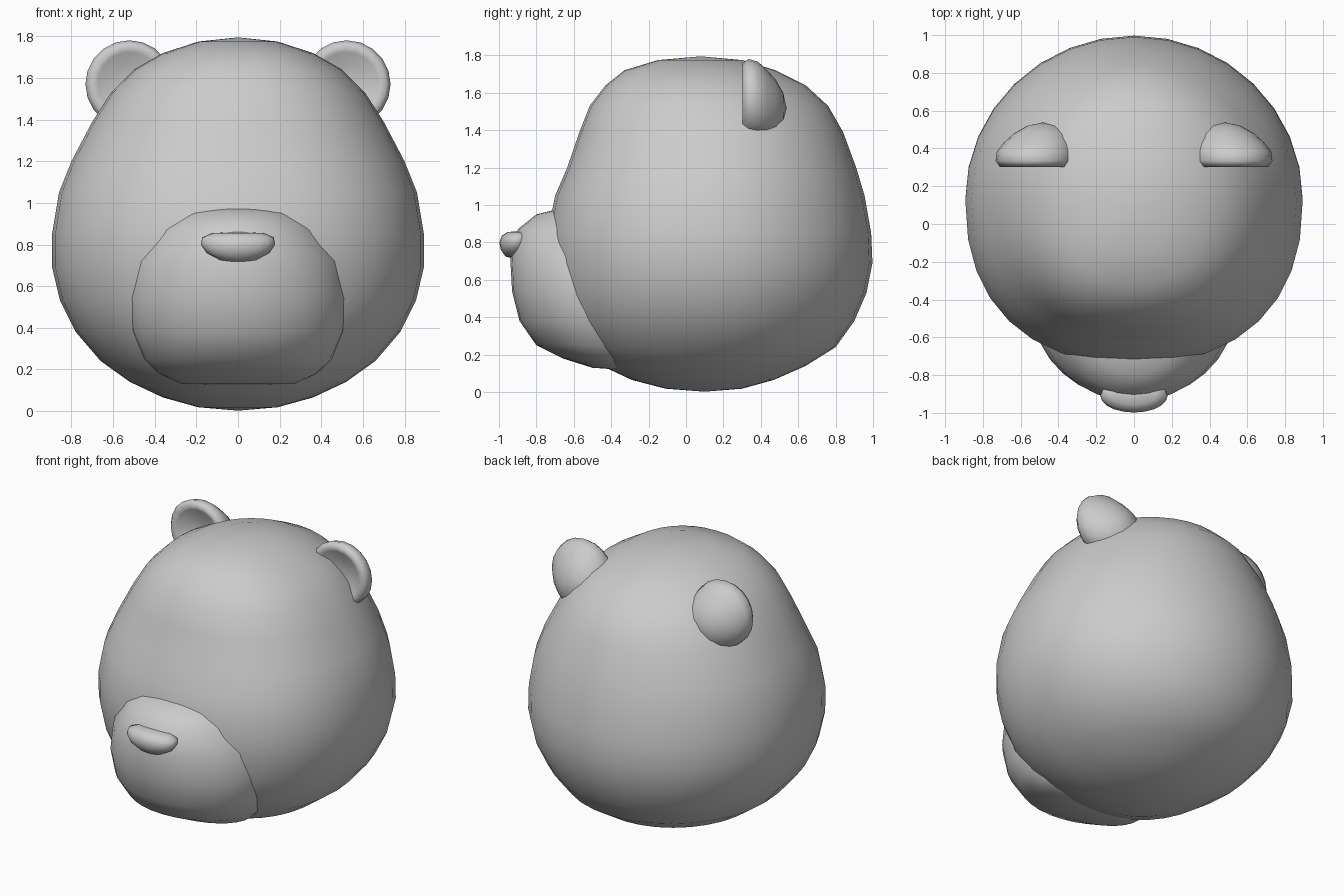
import bpy, bmesh
from math import sin, cos, pi, copysign


def loft(name, start, rings, end):
    """Smooth closed skin through rings, with a pole point at each end."""
    bm = bmesh.new()
    loops = [[bm.verts.new(p) for p in ring] for ring in rings]
    n = len(loops[0])
    for a, b in zip(loops, loops[1:]):
        for i in range(n):
            j = (i + 1) % n
            bm.faces.new((a[i], a[j], b[j], b[i]))
    for pole, loop in ((start, loops[0]), (end, loops[-1])):
        v = bm.verts.new(pole)
        for i in range(n):
            bm.faces.new((v, loop[i], loop[(i + 1) % n]))
    bmesh.ops.recalc_face_normals(bm, faces=bm.faces)
    me = bpy.data.meshes.new(name)
    bm.to_mesh(me)
    bm.free()
    for p in me.polygons:
        p.use_smooth = True
    ob = bpy.data.objects.new(name, me)
    bpy.context.collection.objects.link(ob)
    return ob


def oval(z, rx, yf, yb, mid=None, power=2.0, n=32):
    """Horizontal oval; power above 2 makes its front half squarer."""
    if mid is None:
        mid = (yf + yb) / 2
    pts = []
    for i in range(n):
        a = 2 * pi * i / n
        c, s = cos(a), sin(a)
        e = 2 / power if s < 0 else 1.0
        x = copysign(abs(c) ** e, c) * rx
        y = mid + (abs(s) * (yb - mid) if s >= 0 else -abs(s) ** e * (mid - yf))
        pts.append((x, y, z))
    return pts


# Head: z, half width, front y, back y
head = [
    (0.018, 0.19, -0.11, 0.30), (0.065, 0.36, -0.29, 0.47),
    (0.14, 0.52, -0.45, 0.64), (0.24, 0.66, -0.57, 0.80),
    (0.38, 0.78, -0.66, 0.90), (0.53, 0.855, -0.71, 0.965),
    (0.69, 0.893, -0.735, 0.997), (0.85, 0.893, -0.74, 0.99),
    (1.05, 0.86, -0.70, 0.955), (1.20, 0.80, -0.635, 0.91),
    (1.39, 0.70, -0.57, 0.84), (1.53, 0.61, -0.515, 0.76),
    (1.64, 0.50, -0.43, 0.64), (1.72, 0.36, -0.33, 0.48),
    (1.775, 0.19, -0.15, 0.30),
]
loft("head", (0, 0.1, 0.002), [oval(*r, power=2.3) for r in head], (0, 0.08, 1.795))

# Muzzle: z, half width, front y, back y, y of widest point
muzzle = [
    (0.13, 0.27, -0.50, -0.25, -0.38), (0.18, 0.38, -0.66, -0.22, -0.42),
    (0.25, 0.45, -0.80, -0.2, -0.43), (0.38, 0.51, -0.89, -0.2, -0.45),
    (0.54, 0.535, -0.93, -0.2, -0.45), (0.72, 0.505, -0.94, -0.2, -0.45),
    (0.87, 0.405, -0.90, -0.2, -0.45), (0.95, 0.31, -0.80, -0.25, -0.45),
    (0.98, 0.18, -0.68, -0.3, -0.45),
]
loft("muzzle", (0, -0.36, 0.12), [oval(*r) for r in muzzle], (0, -0.47, 0.99))

# Nose: z, half width, front y, back y
nose = [
    (0.725, 0.09, -0.965, -0.86), (0.76, 0.15, -0.99, -0.84),
    (0.80, 0.178, -0.998, -0.82), (0.835, 0.172, -0.985, -0.82),
    (0.855, 0.12, -0.955, -0.85),
]
loft("nose", (0, -0.92, 0.712), [oval(*r, n=20) for r in nose], (0, -0.91, 0.86))

# Ears: y, centre x, centre z, radius (dished front, domed back)
ear = [
    (0.345, 0.52, 1.57, 0.09), (0.315, 0.52, 1.57, 0.155),
    (0.302, 0.52, 1.57, 0.19), (0.335, 0.522, 1.57, 0.211),
    (0.385, 0.52, 1.56, 0.206), (0.43, 0.505, 1.54, 0.185),
    (0.48, 0.49, 1.525, 0.145), (0.52, 0.485, 1.52, 0.08),
]
for side, s in (("left", 1), ("right", -1)):
    rings = [[(s * (cx + r * cos(2 * pi * i / 20)), y, cz + r * sin(2 * pi * i / 20))
              for i in range(20)] for y, cx, cz, r in ear]
    loft(side + "_ear", (s * 0.52, 0.355, 1.57), rings, (s * 0.485, 0.537, 1.52))
